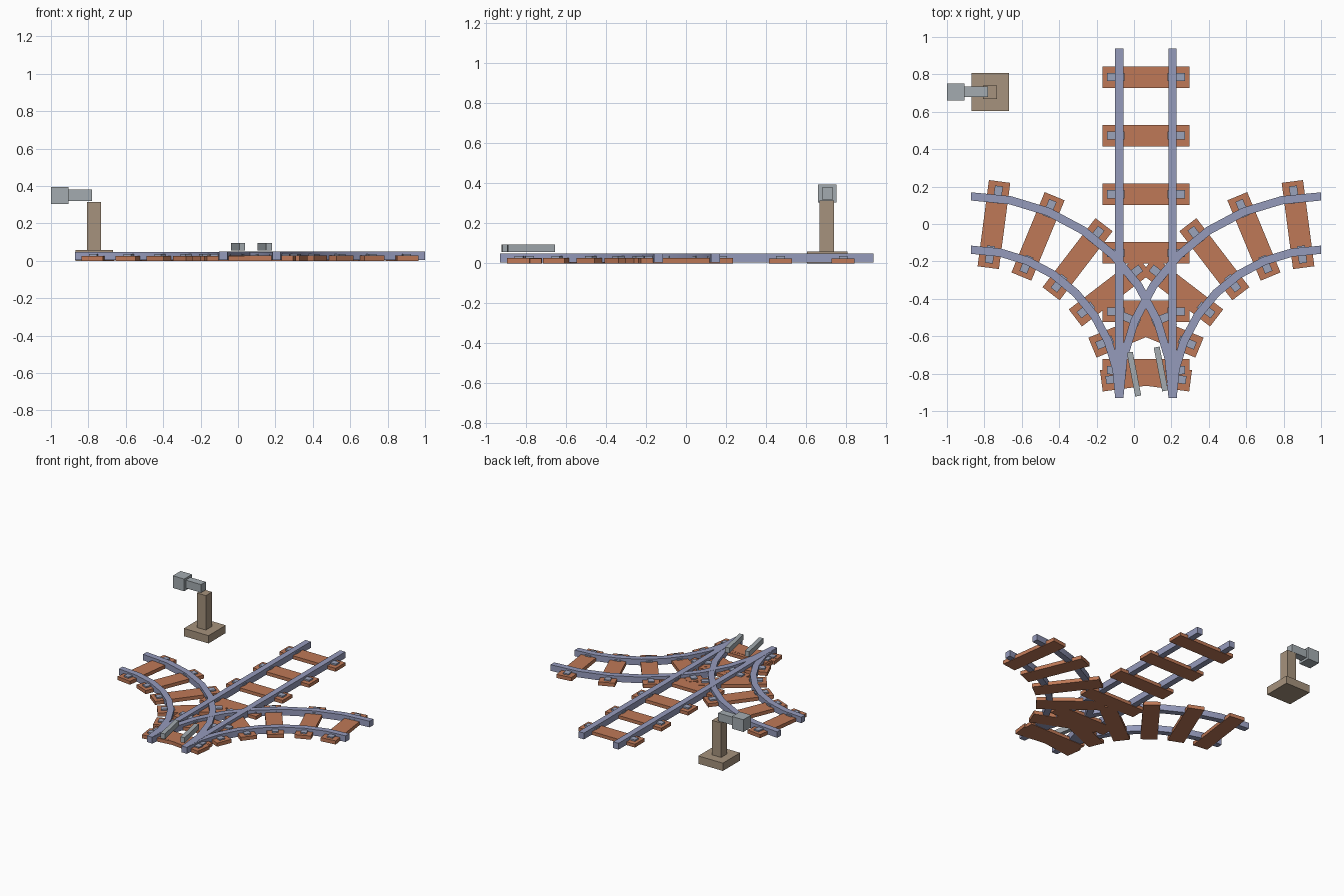
import bpy, math
from mathutils import Matrix, Vector

if "Cube" in bpy.data.objects:
    bpy.data.objects.remove(bpy.data.objects["Cube"])

CX = 0.064            # centre line of the straight track
GAUGE = 0.1425        # half distance between rails
RAIL_W = 0.044
R = 0.935             # curve centre-line radius
Y0 = -0.93            # common start of all three tracks


def mat(name, rgb):
    m = bpy.data.materials.new(name)
    m.diffuse_color = (*rgb, 1)
    m.use_nodes = True
    m.node_tree.nodes["Principled BSDF"].inputs["Base Color"].default_value = m.diffuse_color
    return m


RUST = mat("rust_brown", (0.52, 0.19, 0.095))
STEEL = mat("blue_steel", (0.30, 0.325, 0.50))
PLATE = mat("plate_steel", (0.33, 0.37, 0.50))
GREY = mat("light_grey", (0.37, 0.41, 0.435))
TAN = mat("tan", (0.38, 0.29, 0.205))


def mesh(name, verts, faces, material):
    me = bpy.data.meshes.new(name)
    me.from_pydata(verts, [], faces)
    me.materials.append(material)
    ob = bpy.data.objects.new(name, me)
    bpy.context.collection.objects.link(ob)
    return ob


def box(name, lo, hi, material, m=Matrix()):
    # axis-aligned box moved by matrix m
    v = [m @ Vector((x, y, z)) for x in (lo[0], hi[0])
         for y in (lo[1], hi[1]) for z in (lo[2], hi[2])]
    f = [(0, 1, 3, 2), (4, 6, 7, 5), (0, 4, 5, 1),
         (2, 3, 7, 6), (0, 2, 6, 4), (1, 5, 7, 3)]
    return mesh(name, v, f, material)


def tie(name, m, top):
    # sleeper with a steel chair under each rail
    box(name, (-0.2325, -0.0575, 0), (0.2325, 0.0575, top), RUST, m)
    for s in (-1, 1):
        a, b = sorted((s * 0.115, s * 0.208))
        box(name + "_chair", (a, -0.0215, top - 0.005), (b, 0.0215, 0.036), PLATE, m)


def curved_rail(name, side, radius, z0, z1, n=8):
    # quarter-circle rail, side -1 bends left and +1 bends right
    cx = CX + side * R
    verts, faces = [], []
    for i in range(n + 1):
        a = math.pi / 2 * i / n
        for r, z in ((-1, z0), (1, z0), (1, z1), (-1, z1)):
            q = radius + r * RAIL_W / 2
            verts.append((cx - side * q * math.cos(a), Y0 + q * math.sin(a), z))
    for i in range(n):
        for k in range(4):
            l = (k + 1) % 4
            f = (4 * i + k, 4 * i + l, 4 * i + 4 + l, 4 * i + 4 + k)
            faces.append(f if side > 0 else f[::-1])
    caps = [(3, 2, 1, 0), tuple(4 * n + k for k in range(4))]
    faces += caps if side > 0 else [c[::-1] for c in caps]
    ob = mesh(name, verts, faces, STEEL)
    bpy.context.view_layer.objects.active = ob
    ob.select_set(True)
    bpy.ops.object.shade_smooth_by_angle(angle=math.radians(35))
    ob.select_set(False)


# straight track
for s in (-1, 1):
    x = CX + s * GAUGE
    box("straight_rail", (x - RAIL_W / 2, Y0, 0.003), (x + RAIL_W / 2, 0.938, 0.05), STEEL)
for i in range(6):
    tie("straight_tie", Matrix.Translation((CX, 0.785 - 0.313 * i, 0)), 0.025)

# left and right branches
for side, label, dz in ((-1, "left", 0.0), (1, "right", 0.0007)):
    for s in (-1, 1):
        curved_rail(label + "_branch_rail", side, R + s * GAUGE, 0.003, 0.048 + dz)
    for i in range(6):
        a = math.radians(7.5 + 15 * i)
        pos = (CX + side * (R - R * math.cos(a)), Y0 + R * math.sin(a), 0)
        tie(label + "_branch_tie",
            Matrix.Translation(pos) @ Matrix.Rotation(-side * a, 4, 'Z'), 0.0265 + dz)

# switch blades above the junction
for x, y in ((0.0, -0.803), (0.144, -0.775)):
    m = Matrix.Translation((x, y, 0)) @ Matrix.Rotation(math.radians(11), 4, 'Z')
    box("switch_blade", (-0.016, -0.119, 0.056), (0.016, 0.119, 0.095), GREY, m)

# switch stand
box("stand_base", (-0.87, 0.605, 0), (-0.667, 0.808, 0.058), TAN)
box("stand_post", (-0.808, 0.668, 0.058), (-0.733, 0.74, 0.315), TAN)
box("stand_arm", (-0.91, 0.679, 0.32), (-0.78, 0.734, 0.38), GREY)
box("stand_head", (-1.0, 0.66, 0.304), (-0.906, 0.752, 0.395), GREY)
